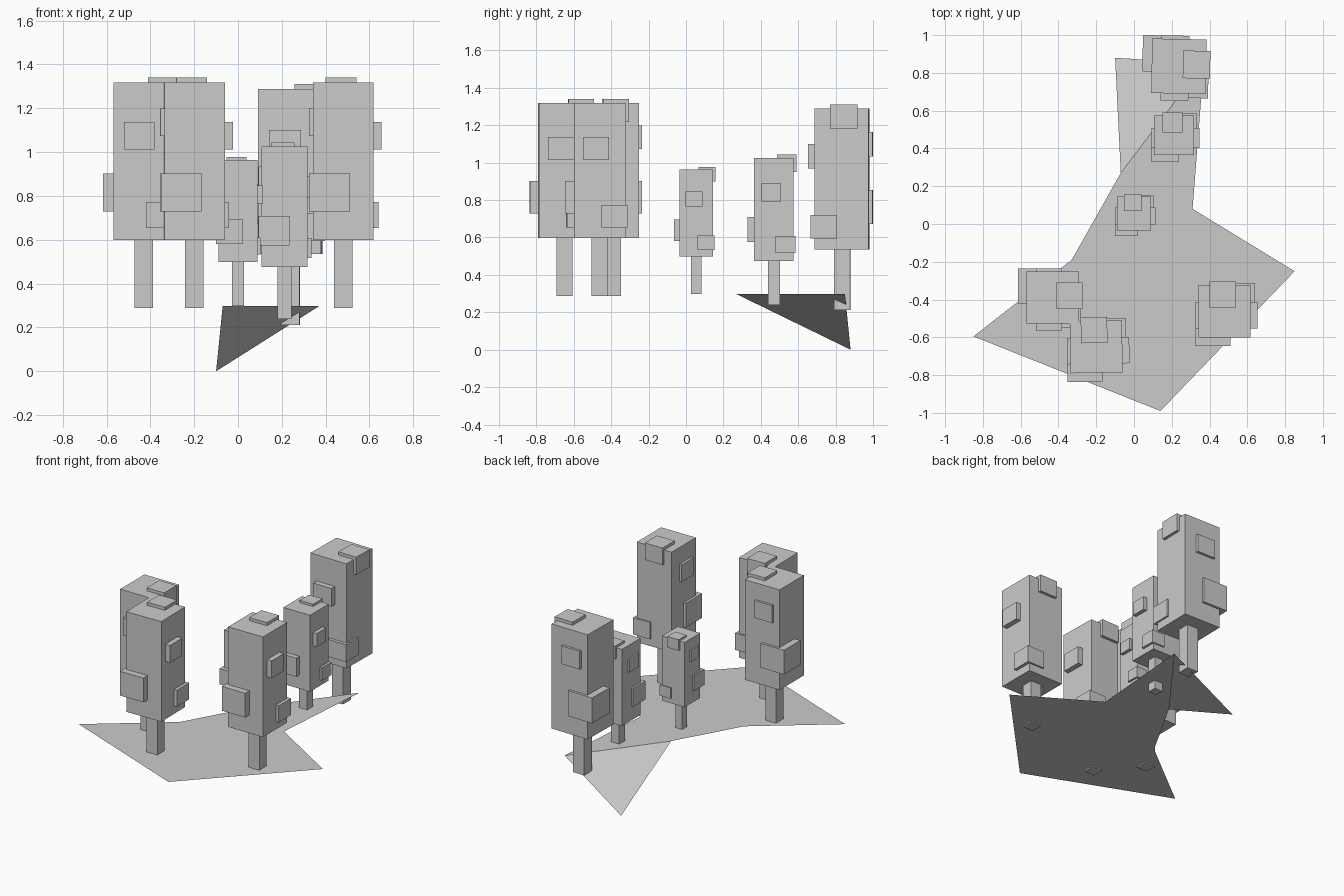
import bpy, bmesh, math
from mathutils import Matrix, Vector

if "Cube" in bpy.data.objects:
    bpy.data.objects.remove(bpy.data.objects["Cube"])


def box_mesh(name, boxes):
    """One mesh made of axis-aligned boxes, each given as (low corner, high corner)."""
    bm = bmesh.new()
    for lo, hi in boxes:
        lo, hi = Vector(lo), Vector(hi)
        size = hi - lo
        mat = Matrix.Translation((lo + hi) / 2) @ Matrix.Diagonal((*size, 1))
        bmesh.ops.create_cube(bm, size=1, matrix=mat)
    me = bpy.data.meshes.new(name)
    bm.to_mesh(me)
    bm.free()
    return me


def add(name, me):
    ob = bpy.data.objects.new(name, me)
    bpy.context.collection.objects.link(ob)
    return ob


# Ground sheet: flat star-like plate with a flap folding down at the back
Z = 0.297
bm = bmesh.new()
flat = [(-0.07, 0.27), (-0.33, -0.19), (-0.85, -0.595), (0.14, -0.99),
        (0.85, -0.25), (0.31, 0.08)]
vs = [bm.verts.new((x, y, Z)) for x, y in flat]
back_right = bm.verts.new((0.37, 0.85, Z))
low_tip = bm.verts.new((-0.10, 0.88, 0.0))
bm.faces.new(vs)
bm.faces.new((vs[0], vs[5], back_right))
bm.faces.new((vs[0], back_right, low_tip))
ground_mesh = bpy.data.meshes.new("ground")
bm.to_mesh(ground_mesh)
bm.free()
add("ground", ground_mesh)

# Shared tree parts: trunk, canopy block and small leaf clumps
trunk = box_mesh("trunk", [((-0.042, -0.042, 0), (0.042, 0.042, 0.33))])
canopy = box_mesh("canopy", [((-0.138, -0.138, 0.31), (0.138, 0.138, 1.03))])
clumps = box_mesh("leaf_clumps", [
    ((-0.155, -0.185, 0.44), (0.03, 0.0, 0.615)),     # large low front corner
    ((0.035, -0.09, 0.725), (0.175, 0.05, 0.85)),     # right upper
    ((0.025, 0.01, 0.365), (0.16, 0.15, 0.485)),      # right back low
    ((-0.08, 0.02, 0.93), (0.06, 0.158, 1.052)),      # top back
    ((-0.155, -0.09, 0.785), (-0.02, 0.05, 0.91)),    # left upper
])

# Trees: x, y, base z, scale, turn in degrees
trees = [
    (-0.43, -0.39, 0.288, 1.0, -90),
    (-0.20, -0.65, 0.288, 1.0, 1),
    (0.48, -0.462, 0.288, 1.0, 0),
    (0.0, 0.055, 0.297, 0.647, 0),
    (0.212, 0.47, 0.238, 0.765, 0),
    (0.238, 0.835, 0.212, 1.045, -91),
]
for i, (x, y, z, s, turn) in enumerate(trees, 1):
    for part in (trunk, canopy, clumps):
        ob = add(f"tree_{i}_{part.name}", part)
        ob.location = (x, y, z)
        ob.scale = (s, s, s)
        ob.rotation_euler.z = math.radians(turn)
